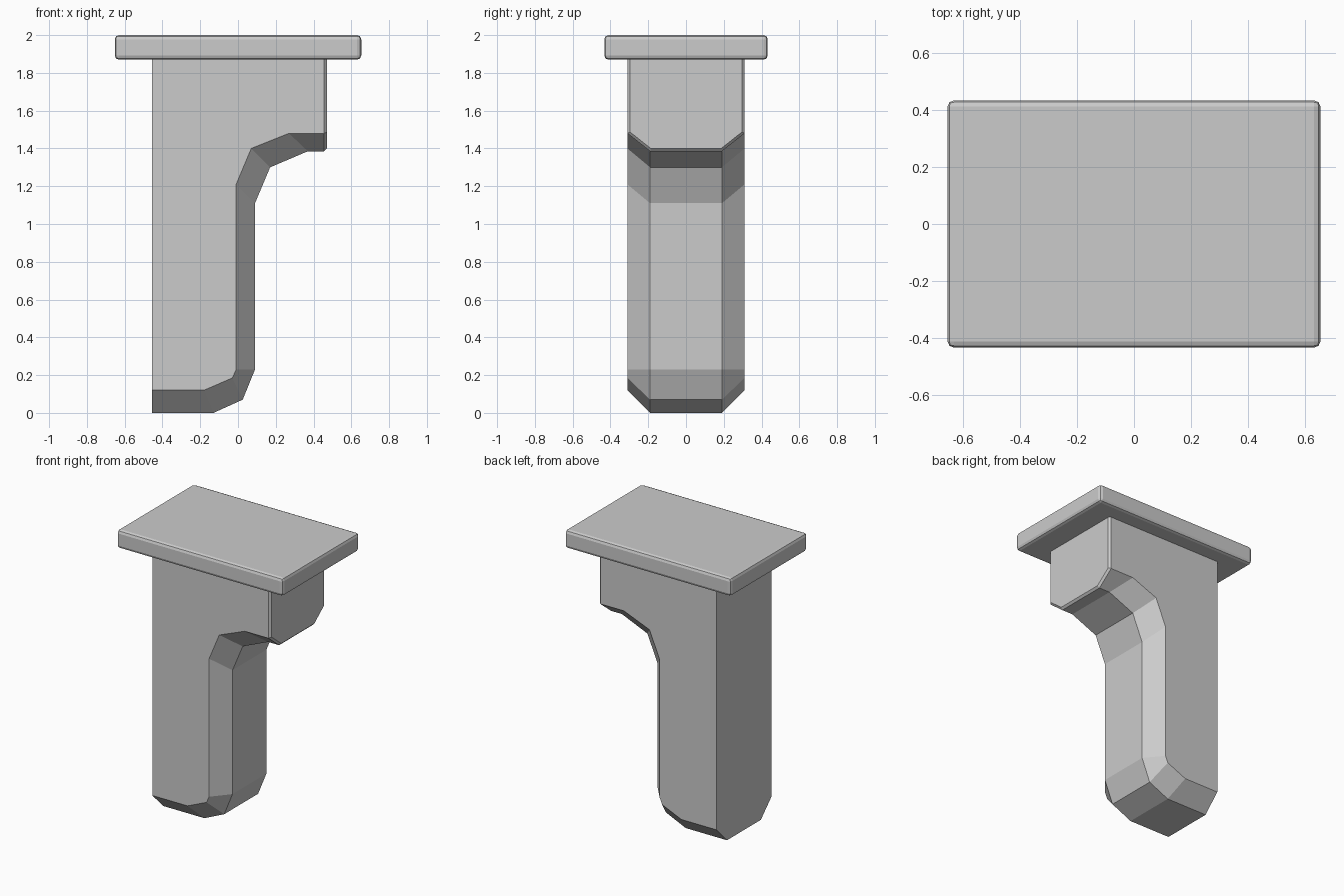
import bpy, bmesh

if "Cube" in bpy.data.objects:
    bpy.data.objects.remove(bpy.data.objects["Cube"])


def finish(bm, name):
    bmesh.ops.recalc_face_normals(bm, faces=bm.faces[:])
    mesh = bpy.data.meshes.new(name)
    bm.to_mesh(mesh)
    bm.free()
    obj = bpy.data.objects.new(name, mesh)
    bpy.context.collection.objects.link(obj)
    return obj


# Bracket: side profiles (x, z) at the outer faces and at the inner chamfer line
BACK, FRONT, TOP = -0.455, 0.47, 1.873
outer = [(BACK, 0.12), (-0.18, 0.12), (-0.03, 0.185), (-0.01, 0.23), (-0.01, 1.21),
         (0.07, 1.40), (0.27, 1.48), (FRONT, 1.48), (FRONT, TOP), (BACK, TOP)]
inner = [(BACK, 0.0), (-0.13, 0.0), (0.025, 0.07), (0.09, 0.23), (0.09, 1.11),
         (0.17, 1.30), (0.37, 1.385), (FRONT, 1.385), (FRONT, TOP), (BACK, TOP)]

bm = bmesh.new()
rings = [[bm.verts.new((x, y, z)) for x, z in profile]
         for y, profile in ((-0.31, outer), (-0.19, inner), (0.19, inner), (0.31, outer))]
n = len(outer)
bm.faces.new(rings[0])
bm.faces.new(rings[-1])
strips = {}
for a, b in zip(rings, rings[1:]):
    for i in range(n):
        j = (i + 1) % n
        strips.setdefault(i, []).append(bm.faces.new((a[i], a[j], b[j], b[i])))
bmesh.ops.recalc_face_normals(bm, faces=bm.faces[:])

# Merge the flat top, back and front end into single faces
for i in (n - 3, n - 2, n - 1):
    bmesh.ops.dissolve_faces(bm, faces=strips[i], use_verts=True)

# Small bevel round the front end, except where it meets the plate
end_edges = [e for e in bm.edges
             if all(abs(v.co.x - FRONT) < 1e-4 for v in e.verts)
             and not all(v.co.z > TOP - 1e-4 for v in e.verts)]
bmesh.ops.bevel(bm, geom=end_edges, offset=0.014, segments=1, profile=0.5, affect='EDGES')
finish(bm, "bracket")

# Top plate with softened edges
bm = bmesh.new()
bmesh.ops.create_cube(bm, size=1.0)
for v in bm.verts:
    v.co.x *= 1.305
    v.co.y *= 0.865
    v.co.z = v.co.z * 0.13 + 1.935
plate = finish(bm, "top_plate")
bevel = plate.modifiers.new("edge_bevel", 'BEVEL')
bevel.width = 0.022
bevel.segments = 2
